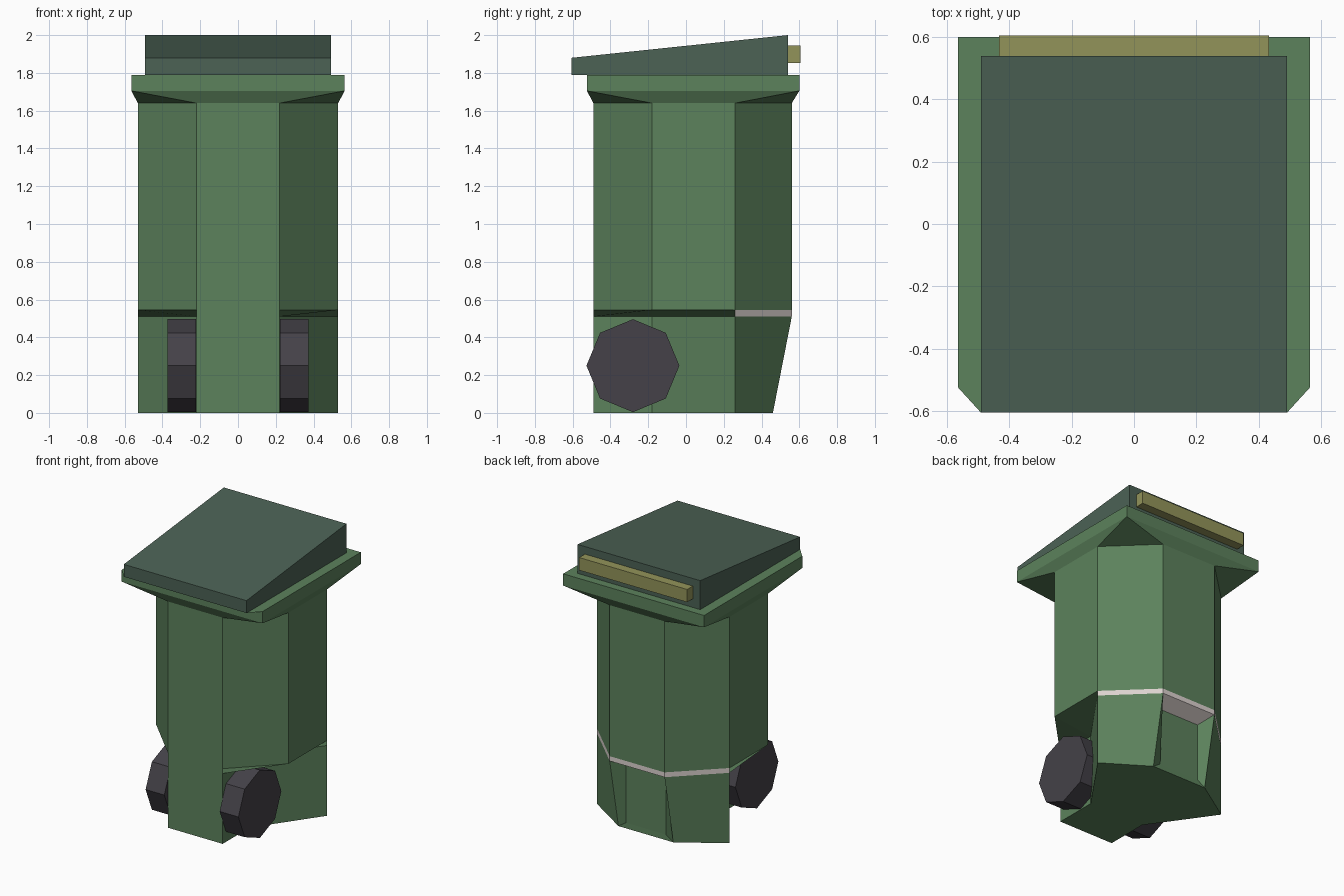
import bpy, bmesh, math
from mathutils import Matrix

if "Cube" in bpy.data.objects:
    bpy.data.objects.remove(bpy.data.objects["Cube"])


def material(name, rgb):
    m = bpy.data.materials.new(name)
    m.diffuse_color = (*rgb, 1)
    m.use_nodes = True
    m.node_tree.nodes["Principled BSDF"].inputs["Base Color"].default_value = m.diffuse_color
    return m


GREEN = material("bin_green", (0.107, 0.223, 0.107))
LID = material("dark_lid_green", (0.072, 0.122, 0.091))
OLIVE = material("olive_handle", (0.29, 0.296, 0.102))
RUBBER = material("dark_rubber", (0.058, 0.053, 0.065))
PALE = material("pale_stripe", (0.72, 0.65, 0.63))


def finish(bm, name, *mats):
    me = bpy.data.meshes.new(name)
    bm.to_mesh(me)
    bm.free()
    for m in mats:
        me.materials.append(m)
    ob = bpy.data.objects.new(name, me)
    bpy.context.collection.objects.link(ob)
    return ob


def box(name, mat, x, y0, y1, z0, z1):
    bm = bmesh.new()
    bmesh.ops.create_cube(bm, size=1)
    for v in bm.verts:
        v.co = (x if v.co.x > 0 else -x, y1 if v.co.y > 0 else y0, z1 if v.co.z > 0 else z0)
    return bm


def mirrored(half):
    """Right half outline, front to back, closed by its mirror image."""
    return half + [(-x, y) for x, y in reversed(half)]


def rectangle(x, y0, y1):
    """Rectangle with doubled corners, so it bridges to the octagon."""
    return mirrored([(x, y0), (x, y0), (x, y1), (x, y1)])


# Body: stacked sections from floor to lid seam
octagon = mirrored([(0.22, -0.49), (0.53, -0.18), (0.53, 0.26), (0.22, 0.56)])
notched = mirrored([(0.22, -0.49), (0.22, -0.18), (0.53, 0.26), (0.22, 0.56)])
floor = mirrored([(0.22, -0.49), (0.22, -0.18), (0.53, 0.26), (0.22, 0.46)])
rim = rectangle(0.565, -0.525, 0.60)
sections = [(floor, 0), (notched, 0.51), (octagon, 0.545), (octagon, 1.64),
            (rim, 1.705), (rim, 1.79), (rectangle(0.492, -0.605, 0.54), 1.79)]

bm = bmesh.new()
rings = [[bm.verts.new((x, y, z)) for x, y in pts] for pts, z in sections]
bm.faces.new(rings[0][::-1])
for i, (a, b) in enumerate(zip(rings, rings[1:])):
    for j in range(8):
        k = (j + 1) % 8
        quad = (a[j], a[k], b[k], b[j])
        if i == 0 and j == 3:
            # Recessed upright panel in the back, with a pale top edge
            inner = [bm.verts.new((x, 0.458, z)) for x, z in
                     ((0.16, 0.04), (-0.16, 0.04), (-0.16, 0.455), (0.16, 0.455))]
            bm.faces.new(inner)
            for n in range(4):
                m = (n + 1) % 4
                f = bm.faces.new((quad[n], quad[m], inner[m], inner[n]))
                f.material_index = int(n == 2)
        else:
            f = bm.faces.new(quad)
            f.material_index = int(i == 1 and j in (2, 3, 4))
bmesh.ops.remove_doubles(bm, verts=bm.verts[:], dist=0.0001)
finish(bm, "bin_body", GREEN, PALE)

# Lid: sloping box, open underneath where it meets the body
bm = box("lid", LID, 0.492, -0.605, 0.54, 1.79, 2.0)
for v in bm.verts:
    if v.co.z > 1.9 and v.co.y < 0:
        v.co.z = 1.88
bm.normal_update()
bmesh.ops.delete(bm, geom=[f for f in bm.faces if f.normal.z < -0.9], context='FACES_ONLY')
finish(bm, "lid", LID)

# Handle bar on the back of the lid
finish(box("handle", OLIVE, 0.433, 0.54, 0.605, 1.853, 1.945), "handle", OLIVE)

# Wheels: eight-sided discs in the front notches
for side, name in ((1, "right_wheel"), (-1, "left_wheel")):
    bm = bmesh.new()
    bmesh.ops.create_cone(bm, cap_ends=True, segments=8, radius1=0.246, radius2=0.246, depth=0.15,
                          matrix=Matrix.Translation((side * 0.297, -0.281, 0.25))
                          @ Matrix.Rotation(math.pi / 2, 4, 'Y'))
    finish(bm, name, RUBBER)
